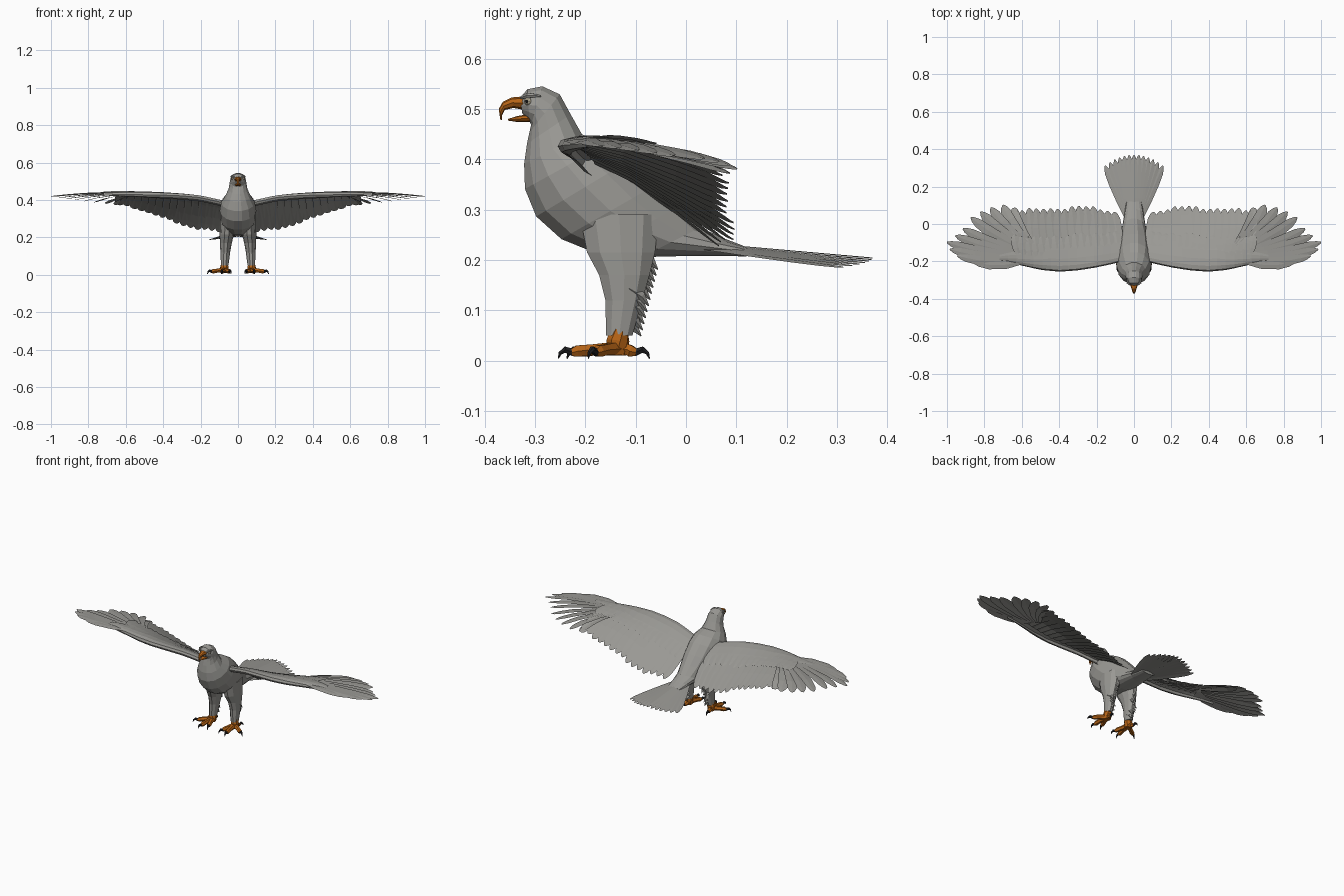
import bpy, bmesh, math, random
from mathutils import Vector as V

if "Cube" in bpy.data.objects:
    bpy.data.objects.remove(bpy.data.objects["Cube"])

random.seed(4)

def mat(name, col):
    m = bpy.data.materials.new(name)
    m.diffuse_color = (*col, 1)
    m.use_nodes = True
    m.node_tree.nodes["Principled BSDF"].inputs["Base Color"].default_value = m.diffuse_color
    return m

GREY = mat("plumage grey", (0.32, 0.315, 0.295))
ORANGE = mat("beak orange", (0.46, 0.125, 0.008))
BLACK = mat("claw black", (0.015, 0.015, 0.017))
PALE = mat("eye pale", (0.5, 0.45, 0.33))

def finish(name, bm, material, mirror=False, recalc=True):
    if recalc:
        bmesh.ops.recalc_face_normals(bm, faces=bm.faces)
    me = bpy.data.meshes.new(name)
    bm.to_mesh(me)
    bm.free()
    me.materials.append(material)
    ob = bpy.data.objects.new(name, me)
    bpy.context.collection.objects.link(ob)
    if mirror:
        ob.modifiers.new("mirror", 'MIRROR').use_mirror_merge = False
    return ob

def skin(bm, rings):
    """Join closed rings into a capped skin."""
    rows = [[bm.verts.new(p) for p in r] for r in rings]
    n = len(rows[0])
    for a, b in zip(rows, rows[1:]):
        for j in range(n):
            bm.faces.new((a[j], a[(j + 1) % n], b[(j + 1) % n], b[j]))
    bm.faces.new(rows[0])
    bm.faces.new(rows[-1])

def loft(bm, sections, n=12, cx=0.0):
    """Sections: (y, z) of one profile edge, (y, z) of the other, half width."""
    rings = []
    for y0, z0, y1, z1, w, *dx in sections:
        c = V(((y0 + y1) / 2, (z0 + z1) / 2))
        h = V(((y1 - y0) / 2, (z1 - z0) / 2))
        x = cx + (dx[0] if dx else 0)
        ring = []
        for k in range(n):
            a = 2 * math.pi * k / n
            p = c + h * math.sin(a)
            ring.append((x + w * math.cos(a), p.x, p.y))
        rings.append(ring)
    skin(bm, rings)

def tube(bm, pts, radii, n=6):
    pts = [V(p) for p in pts]
    rings = []
    for i, (p, r) in enumerate(zip(pts, radii)):
        d = pts[min(i + 1, len(pts) - 1)] - pts[max(i - 1, 0)]
        q = d.to_track_quat('Z', 'Y')
        rings.append([p + q @ V((r * math.cos(2 * math.pi * k / n), r * math.sin(2 * math.pi * k / n), 0))
                      for k in range(n)])
    skin(bm, rings)

PROFILE = [(0, .6), (.3, .9), (.65, 1), (.85, .85), (.95, .5), (1, .12)]

def feather(bm, spine, w, tilt=0.0):
    """Single-sided blade with a raised quill, facing up."""
    prev = None
    for s, k in PROFILE:
        c = spine(s)
        d = spine(s + .01) - spine(s - .01)
        side = V((d.y, -d.x, 0)).normalized()
        side.z = tilt
        row = [bm.verts.new(p) for p in (c - side * w * k, c + V((0, 0, .002)), c + side * w * k)]
        if prev:
            for j in (0, 1):
                bm.faces.new((prev[j], prev[j + 1], row[j + 1], row[j]))
        prev = row

# Body: head, neck, breast and rump in one loft
bm = bmesh.new()
loft(bm, [(-.325, .490, -.330, .522, .016), (-.311, .476, -.315, .540, .034),
          (-.308, .467, -.285, .546, .042), (-.312, .452, -.250, .530, .045),
          (-.317, .430, -.228, .490, .050), (-.323, .390, -.205, .450, .068),
          (-.322, .340, -.150, .435, .090), (-.300, .285, -.100, .405, .098),
          (-.250, .240, -.050, .355, .095), (-.180, .212, -.010, .310, .083),
          (-.090, .205, .030, .265, .066), (.020, .208, .080, .242, .052),
          (.120, .207, .120, .226, .042)], 14)
finish("body", bm, GREY)

# Beak: hooked upper half and short lower half
bm = bmesh.new()
loft(bm, [(-.315, .497, -.322, .525, .022), (-.343, .502, -.346, .523, .014),
          (-.360, .498, -.364, .514, .009), (-.365, .488, -.372, .500, .006),
          (-.366, .478, -.369, .479, .001)], 8)
loft(bm, [(-.310, .474, -.310, .490, .018), (-.335, .474, -.335, .486, .011),
          (-.354, .477, -.354, .480, .003)], 8)
finish("beak", bm, ORANGE)

# Eyes and brow ridges
bm = bmesh.new()
bmesh.ops.create_icosphere(bm, subdivisions=2, radius=.008)
bmesh.ops.translate(bm, verts=bm.verts, vec=(.030, -.314, .515))
finish("eye", bm, PALE, True)
bm = bmesh.new()
bmesh.ops.create_icosphere(bm, subdivisions=1, radius=.004)
bmesh.ops.translate(bm, verts=bm.verts, vec=(.0355, -.316, .515))
finish("pupil", bm, BLACK, True)
bm = bmesh.new()
tube(bm, [(.020, -.328, .522), (.033, -.314, .527), (.038, -.288, .526)], [.003, .006, .002])
finish("brow", bm, GREY, True)

# Feathered legs with a ragged fringe behind
bm = bmesh.new()
loft(bm, [(-.215, .290, -.050, .290, .040, -.010), (-.200, .215, -.058, .215, .038, -.005),
          (-.175, .170, -.070, .170, .032), (-.162, .120, -.085, .120, .026, .003),
          (-.160, .050, -.105, .050, .020, .006)], 10, .065)
for i in range(12):
    z = .195 - .012 * i
    y = -.075 - .003 * i
    x = .068 + random.uniform(-.014, .014)
    tube(bm, [(x, y - .02, z + .02), (x, y + .005, z + .004), (x, y + .019, z - .014)], [.014, .009, .001], 4)
finish("leg", bm, GREY, True)

# Feet: ankle and four toes, each with a curved claw
ANKLE = V((.073, -.135, .03))
foot, claws = bmesh.new(), bmesh.new()
tube(foot, [(.072, -.133, .062), (.073, -.135, .04), (.073, -.138, .012)], [.019, .023, .020], 8)
for tx, ty in ((.085, -.228), (.046, -.212), (.142, -.180), (.080, -.098)):
    t = V((tx, ty, .016))
    d = (t - ANKLE)
    d.z = 0
    d.normalize()
    mid = ANKLE.lerp(t, .55)
    mid.z = .022
    tube(foot, [ANKLE - V((0, 0, .006)), mid, t - d * .012 + V((0, 0, .003)), t], [.016, .012, .013, .008])
    tube(claws, [t - d * .004, t + d * .012 + V((0, 0, .006)), t + d * .022 + V((0, 0, -.001)),
                 t + d * .026 + V((0, 0, -.012))], [.008, .007, .004, .001])
finish("foot", foot, ORANGE, True)
finish("claws", claws, BLACK, True)

# Wing surface: x, leading y, leading z, trailing y, trailing z
WING = [(.03, -.19, .385, .060, .215), (.10, -.21, .400, .070, .222), (.20, -.232, .423, .085, .240),
        (.30, -.248, .432, .090, .265), (.40, -.255, .436, .085, .300), (.50, -.245, .437, .075, .338),
        (.60, -.222, .437, .080, .365), (.70, -.200, .436, .095, .385), (.80, -.195, .434, .09, .395)]

def surf(x, t):
    x = min(max(x, .03), .7999)
    for a, b in zip(WING, WING[1:]):
        if a[0] <= x <= b[0]:
            f = (x - a[0]) / (b[0] - a[0])
            ly, lz, ty, tz = (a[i] + (b[i] - a[i]) * f for i in range(1, 5))
            camber = .022 * math.sin(math.pi * min(max(t, 0), 1) ** .8)
            return V((x, ly + (ty - ly) * t, lz + (tz - lz) * t + camber))

def slope(x, t):
    return (surf(x + .03, t).z - surf(x - .03, t).z) / .06

# Wing arm: open upper shell wrapped round the leading edge
bm = bmesh.new()
SECTION = [(.07, -.026), (.02, -.022), (0, -.010), (.02, .002), (.09, .008), (.2, .010), (.34, .008), (.46, .004)]
prev = None
for i in range(16):
    x = .03 + .046 * i
    k = 1 if x < .45 else 1 - .75 * (x - .45) / .27
    row = [bm.verts.new(surf(x, t * k) + V((0, 0, o * (.4 + .6 * k)))) for t, o in SECTION]
    if prev:
        for j in range(len(row) - 1):
            bm.faces.new((prev[j], row[j], row[j + 1], prev[j + 1]))
    prev = row
finish("wing_arm", bm, GREY, True, False)

# Secondary feathers and the covert row above them
bm = bmesh.new()
for i in range(15):
    x = .075 + .038 * i
    end = 1 + random.uniform(-.03, .03)
    feather(bm, lambda s: surf(x + .03 * s, .10 + (end - .10) * s), .031, slope(x, .75) + .08)
finish("secondary_feathers", bm, GREY, True, False)
bm = bmesh.new()
for i in range(16):
    x = .08 + .036 * i
    end = .60 + random.uniform(-.03, .03) - .006 * i
    feather(bm, lambda s: surf(x + .02 * s, .2 + (end - .2) * s) + V((0, 0, .006)), .026, slope(x, .5) + .06)
finish("covert_feathers", bm, GREY, True, False)

# Primary feathers fanned round the wing tip
TIPS = [(.865, -.198), (.945, -.170), (.985, -.135), (1.0, -.098), (.955, -.062), (.915, -.025),
        (.872, .035), (.820, .065), (.765, .088), (.700, .102), (.645, .085)]
bm = bmesh.new()
for i, (tx, ty) in enumerate(TIPS):
    f = i / (len(TIPS) - 1)
    base = surf(.60 - .05 * f, .07 + .33 * f)
    tip = V((tx, ty, .428 - .055 * f ** 1.3))
    bow = V((.02 * f, -.022 * (1 - f), .006))
    feather(bm, lambda s: base.lerp(tip, s) + bow * math.sin(math.pi * s), .024 + .008 * f, -.06 - .12 * f)
finish("primary_feathers", bm, GREY, True, False)

# Tail fan
bm = bmesh.new()
for i in range(13):
    a = (i - 6) / 6
    base = V((.040 * a, .04, .232 - .010 * abs(a)))
    tip = V((.155 * a, .37 - .058 * a * a, .203 - .018 * abs(a)))
    feather(bm, lambda s: base.lerp(tip, s), .021, -.12 * a)
finish("tail_feathers", bm, GREY, False, False)
